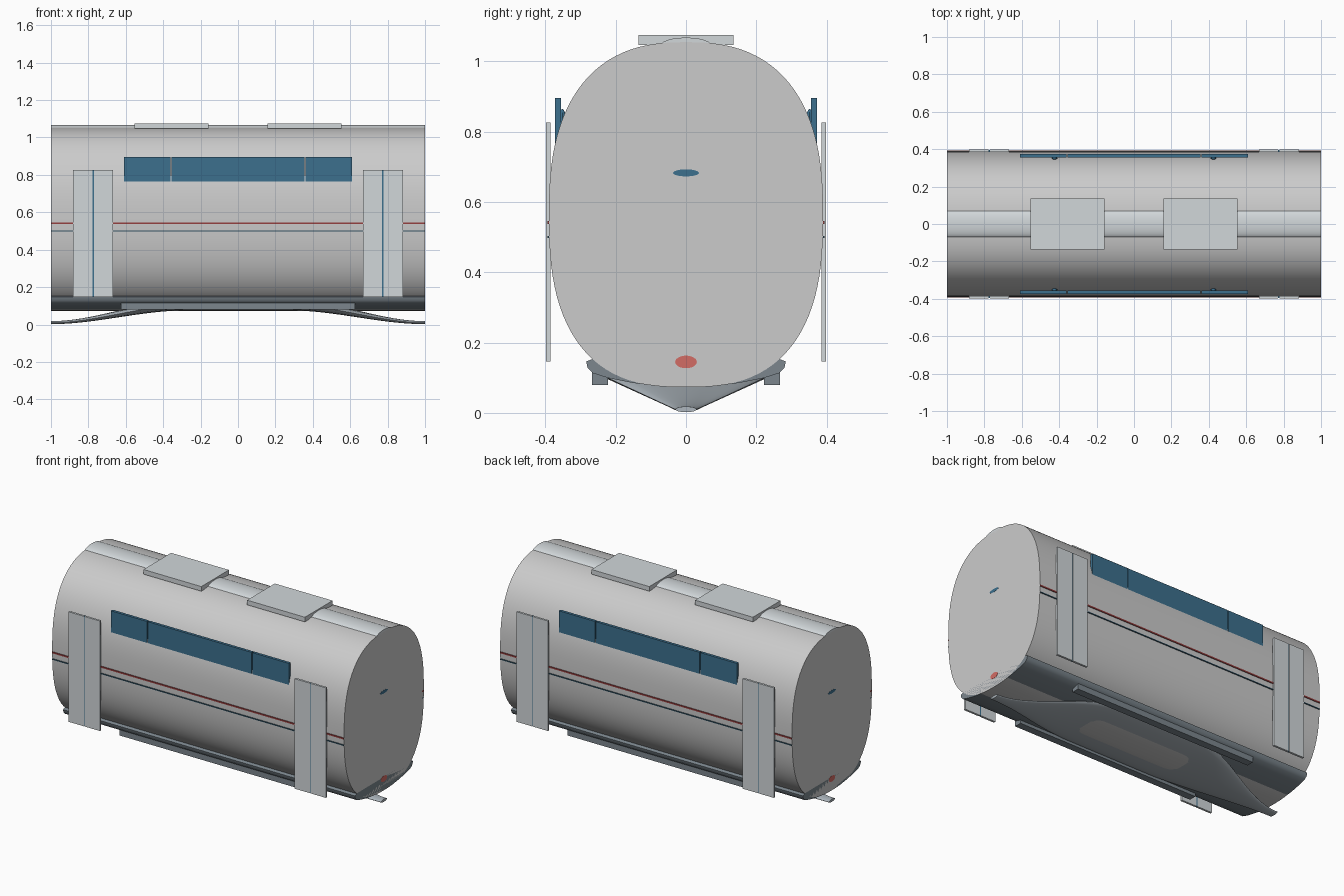
import bpy, bmesh, math
from mathutils import Vector

if "Cube" in bpy.data.objects:
    bpy.data.objects.remove(bpy.data.objects["Cube"])


def material(name, rgb):
    m = bpy.data.materials.new(name)
    m.diffuse_color = (*rgb, 1)
    m.use_nodes = True
    m.node_tree.nodes["Principled BSDF"].inputs["Base Color"].default_value = m.diffuse_color
    return m


GLASS = material("window_blue", (0.045, 0.16, 0.27))
NAVY = material("dark_blue", (0.03, 0.08, 0.12))
RED = material("stripe_red", (0.30, 0.05, 0.05))
LAMP = material("lamp_red", (0.65, 0.15, 0.13))
PALE = material("pale_panel", (0.64, 0.68, 0.70))
STEEL = material("steel", (0.20, 0.24, 0.27))
FAIRING = material("fairing_grey", (0.42, 0.47, 0.51))


def finish(name, bm, mat=None, smooth=False):
    bmesh.ops.recalc_face_normals(bm, faces=bm.faces)
    me = bpy.data.meshes.new(name)
    bm.to_mesh(me)
    bm.free()
    ob = bpy.data.objects.new(name, me)
    bpy.context.collection.objects.link(ob)
    if mat:
        me.materials.append(mat)
    if smooth:
        bpy.ops.object.select_all(action='DESELECT')
        ob.select_set(True)
        bpy.context.view_layer.objects.active = ob
        bpy.ops.object.shade_smooth_by_angle(angle=math.radians(35))
    return ob


def box(name, x, y, z, mat=None):
    bm = bmesh.new()
    bmesh.ops.create_cube(bm, size=1)
    for v in bm.verts:
        v.co = Vector([(a + b) / 2 + c * (b - a) for (a, b), c in zip((x, y, z), v.co)])
    return finish(name, bm, mat)


def loft(name, sections, mat=None):
    """Skin a list of equal closed loops and cap both ends."""
    bm = bmesh.new()
    rings = [[bm.verts.new(p) for p in s] for s in sections]
    n = len(rings[0])
    for a, b in zip(rings, rings[1:]):
        for i in range(n):
            bm.faces.new((a[i], a[(i + 1) % n], b[(i + 1) % n], b[i]))
    bm.faces.new(rings[0])
    bm.faces.new(rings[-1])
    return finish(name, bm, mat, True)


def prism(name, profile, length, mat=None):
    return loft(name, [[(x, y, z) for y, z in profile] for x in (-length, length)], mat)


# Main shell: rounded superellipse section
def shell_point(a):
    c, s = math.cos(a), math.sin(a)
    e = 2 / 2.5 if s > 0 else 2 / 2.6
    return (math.copysign(0.39 * abs(c) ** e, c), 0.564 + math.copysign(0.491 * abs(s) ** e, s))


prism("body_shell", [shell_point(2 * math.pi * i / 96) for i in range(96)], 1)

# Roof spine
spine = [(0.072 * math.cos(math.pi * i / 12), 1.046 + 0.022 * math.sin(math.pi * i / 12))
         for i in range(13)]
prism("roof_spine", spine, 1, PALE)

# Lower body skirt
half = [(0.262, 0.155), (0.284, 0.146), (0.280, 0.128), (0.265, 0.113), (0.22, 0.099),
        (0.15, 0.085), (0.08, 0.077)]
prism("lower_skirt", half + [(0, 0.074)] + [(-y, z) for y, z in reversed(half)], 1, STEEL)

# Belly fairing: wide in the middle, pinched and drooping to a tip at each end
sections = []
for i in range(49):
    x = -1 + i / 24
    t = min(1, (1 - abs(x)) / 0.72)
    s = t * t * (3 - 2 * t)
    w = 0.03 + 0.2 * s
    low = 0.002 + 0.071 * s
    ring = []
    for k in range(24):
        a = 2 * math.pi * k / 24
        y, h = w * math.cos(a), math.sin(a)
        mid = low + 0.008 + 0.022 * s
        ring.append((x, y, mid + h * (0.008 + 0.02 * s)))
    sections.append(ring)
loft("belly_fairing", sections, FAIRING)

# Roof equipment covers
for s in (-1, 1):
    box("roof_cover", sorted((s * 0.157, s * 0.553)), (-0.135, 0.135), (1.047, 1.076), PALE)

# Parts repeated on both sides
for side in (-1, 1):
    def span(a, b):
        return sorted((side * a, side * b))

    box("side_rail", (-0.625, 0.625), span(0.222, 0.268), (0.08, 0.115), STEEL)
    for x0, x1 in ((-0.61, -0.361), (-0.355, 0.355), (0.361, 0.61)):
        box("window", (x0, x1), span(0.356, 0.373), (0.745, 0.896), GLASS)
    for d in (-1, 1):
        # Double door leaves and seam
        c = d * 0.774
        box("door_leaf", (c - 0.107, c - 0.003), span(0.386, 0.399), (0.146, 0.827), PALE)
        box("door_leaf", (c + 0.003, c + 0.107), span(0.386, 0.399), (0.146, 0.827), PALE)
        box("door_seam", (c - 0.003, c + 0.003), span(0.386, 0.396), (0.146, 0.827), GLASS)
        # Window mounts
        bm = bmesh.new()
        bmesh.ops.create_uvsphere(bm, u_segments=12, v_segments=8, radius=1)
        for v in bm.verts:
            v.co = Vector((d * 0.425 + v.co.x * 0.016, side * 0.352 + v.co.y * 0.012,
                           0.82 + v.co.z * 0.045))
        finish("window_mount", bm, GLASS, True)
    # Waist stripes
    box("red_stripe", (-1, 1), span(0.37, 0.394), (0.537, 0.546), RED)
    box("blue_stripe", (-1, 1), span(0.37, 0.394), (0.497, 0.503), NAVY)

# End markers
for name, z, ry, rz, mat in (("end_lamp", 0.145, 0.031, 0.018, LAMP),
                             ("end_marker", 0.683, 0.037, 0.01, GLASS)):
    prism(name, [(ry * math.cos(math.pi * i / 12), z + rz * math.sin(math.pi * i / 12))
                 for i in range(24)], 1.0008, mat)
